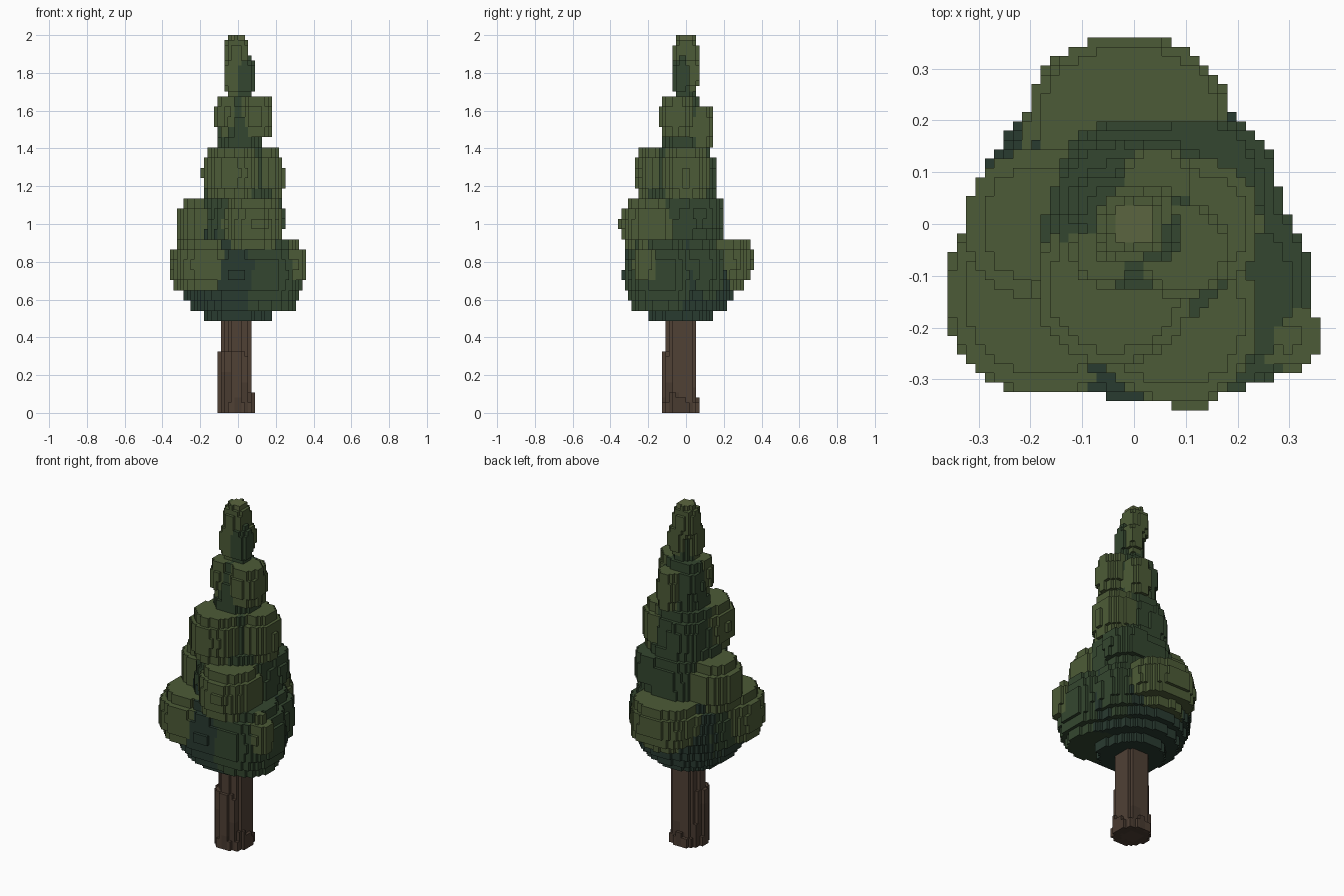
import bpy, bmesh, math, random

if "Cube" in bpy.data.objects:
    bpy.data.objects.remove(bpy.data.objects["Cube"])

random.seed(4)
H, V = 0.018, 2 / 74          # block width and height


def material(name, r, g, b):
    m = bpy.data.materials.new(name)
    m.diffuse_color = (r, g, b, 1)
    m.use_nodes = True
    m.node_tree.nodes["Principled BSDF"].inputs["Base Color"].default_value = m.diffuse_color
    return m


MATS = {
    "light": material("leaf_light", 0.073, 0.105, 0.038),
    "dark": material("leaf_dark", 0.034, 0.062, 0.029),
    "deep": material("leaf_deep", 0.022, 0.043, 0.030),
    "bark": material("bark", 0.080, 0.052, 0.036),
    "ridge": material("bark_dark", 0.066, 0.043, 0.030),
    "tip": material("leaf_tip", 0.105, 0.130, 0.050),
}
KEYS = list(MATS)
cells = {}                    # (i, j, k) -> (part, colour)


def blob(part, colour, x, y, z, r, h, p=2.8, q=2.1, step=2):
    """Fill a terraced blob: p squares its profile, q its plan, step is the terrace height in blocks."""
    n = int(r / H) + 2
    ci, cj = round(x / H), round(y / H)
    for i in range(ci - n, ci + n):
        for j in range(cj - n, cj + n):
            u, v = abs((i + .5) * H - x) / r, abs((j + .5) * H - y) / r
            flat = (u ** q + v ** q) ** (p / q)
            for k in range(74):
                level = (k // step * step + step / 2) * V
                if flat + abs((level - z) / h) ** p <= 1:
                    cells[i, j, k] = (part, colour)


# Trunk: a round column thickening toward the base, with bark ridges and a knot
blob("trunk", "bark", -.003, -.02, 0, .083, .60, 30, 2, 1)
blob("trunk", "bark", -.013, -.033, 0, .088, .33, 30, 2, 1)
blob("trunk", "bark", -.005, -.027, 0, .10, .055, 30, 2, 1)
for n in range(12):
    a = n * math.tau / 12
    blob("trunk", "ridge", -.007 + .075 * math.cos(a), -.028 + .075 * math.sin(a), 0,
         .024, random.uniform(.04, .26), 30, 2, 1)
blob("trunk", "bark", -.01, -.11, .20, .025, .05, step=1)

# Underside skirt and dark inner core tapering upward
blob("skirt", "deep", -.01, -.03, .74, .305, .27, 2.1)
blob("skirt", "deep", .13, -.06, .70, .165, .19)
for n in range(4):
    blob("core", "dark", .01, -.02 + .005 * n, .95 + .257 * n, .22 - .054 * n, .30 - .03 * n)

# Leaf clumps, tier by tier: colour, centre x y z, radius, half height
TIERS = {
    "lower_boughs": (
        ("dark", .15, -.13, .73, .192, .21),
        ("dark", .12, .05, .76, .16, .17),
        ("dark", -.16, .02, .74, .145, .15),
        ("light", -.17, -.135, .775, .19, .155),
        ("light", -.01, .16, .80, .2, .145),
        ("dark", .13, -.17, .69, .152, .13),
        ("light", .30, -.22, .785, .06, .11),
    ),
    "middle_boughs": (
        ("dark", .11, .07, 1.04, .137, .12),
        ("light", -.18, 0, .99, .147, .15),
        ("light", .08, -.18, .99, .163, .16),
        ("light", .11, -.31, 1.0, .05, .065),
    ),
    "upper_boughs": (
        ("dark", -.03, .04, 1.25, .12, .15),
        ("light", -.04, -.12, 1.27, .15, .15),
        ("light", .12, 0, 1.26, .125, .155),
    ),
    "high_boughs": (
        ("dark", -.03, .01, 1.56, .088, .115),
        ("light", -.06, -.06, 1.58, .06, .10),
        ("light", .095, -.05, 1.57, .093, .115),
        ("light", .045, .08, 1.51, .07, .12),
    ),
    "crown": (
        ("light", -.03, -.03, 1.78, .05, .10),
        ("dark", .035, -.02, 1.78, .057, .11),
        ("light", .03, .03, 1.79, .048, .085),
        ("light", -.006, 0, 1.90, .068, .10),
        ("tip", 0, 0, 1.95, .04, .09),
    ),
}
for part, clumps in TIERS.items():
    for clump in clumps:
        blob(part, *clump, q=2.4 if part == "lower_boughs" else 2.1,
             step=1 if part == "crown" else 2)

# Each block side: outward direction and its four corner offsets
SIDES = []
for axis in range(3):
    for s in (0, 1):
        step = [0, 0, 0]
        step[axis] = 2 * s - 1
        corners = []
        for b, c in ((0, 0), (1, 0), (1, 1), (0, 1)):
            o = [s, s, s]
            o[(axis + 1) % 3], o[(axis + 2) % 3] = b, c
            corners.append(o)
        SIDES.append((step, corners if s else corners[::-1]))

# One mesh per part, keeping only the outward block faces
for part in ("trunk", "skirt", "core", *TIERS):
    bm, verts = bmesh.new(), {}
    for (i, j, k), (owner, colour) in cells.items():
        if owner != part:
            continue
        for (a, b, c), corners in SIDES:
            if (i + a, j + b, k + c) in cells:
                continue
            loop = []
            for x, y, z in corners:
                key = (i + x, j + y, k + z)
                if key not in verts:
                    verts[key] = bm.verts.new((key[0] * H, key[1] * H, key[2] * V))
                loop.append(verts[key])
            bm.faces.new(loop).material_index = KEYS.index(colour)
    mesh = bpy.data.meshes.new(part)
    bm.to_mesh(mesh)
    bm.free()
    for m in MATS.values():
        mesh.materials.append(m)
    bpy.context.collection.objects.link(bpy.data.objects.new(part, mesh))
